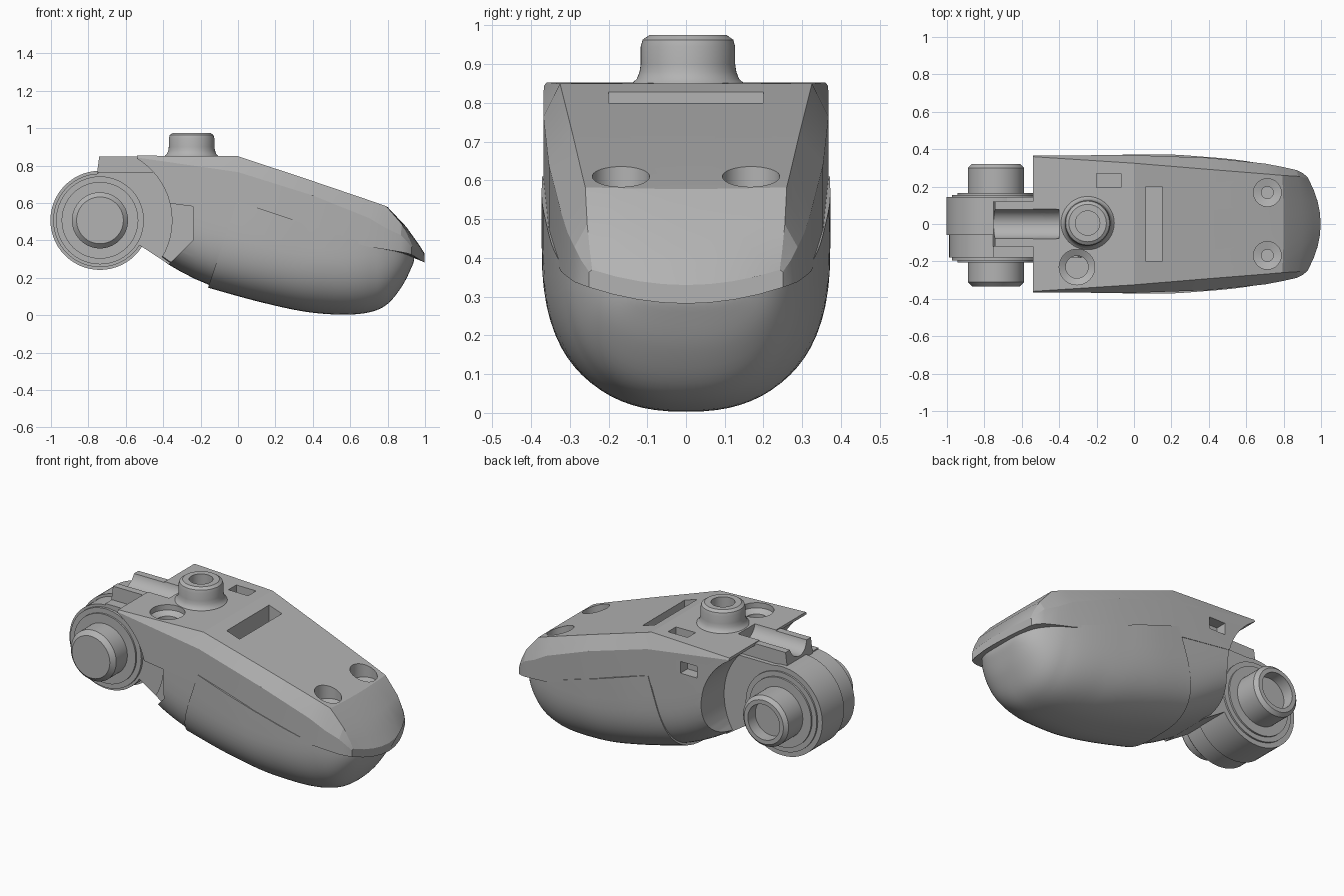
import bpy, bmesh, math
from mathutils import Matrix, Vector

if "Cube" in bpy.data.objects:
    bpy.data.objects.remove(bpy.data.objects["Cube"])

grey = bpy.data.materials.new("plain_grey")
grey.use_nodes = True
grey.diffuse_color = (0.45, 0.45, 0.45, 1)
grey.node_tree.nodes["Principled BSDF"].inputs["Base Color"].default_value = grey.diffuse_color


def finish(name, bm):
    """Turn a bmesh into a named grey object."""
    bmesh.ops.remove_doubles(bm, verts=bm.verts, dist=0.0001)
    bmesh.ops.recalc_face_normals(bm, faces=bm.faces)
    mesh = bpy.data.meshes.new(name)
    bm.to_mesh(mesh)
    bm.free()
    mesh.materials.append(grey)
    obj = bpy.data.objects.new(name, mesh)
    bpy.context.collection.objects.link(obj)
    return obj


def skin(name, rings):
    """Join rings of points into a closed skin."""
    bm = bmesh.new()
    loops = [[bm.verts.new(p) for p in ring] for ring in rings]
    n = len(loops[0])
    for a, b in zip(loops, loops[1:]):
        for i in range(n):
            j = (i + 1) % n
            bm.faces.new((a[i], a[j], b[j], b[i]))
    bm.faces.new(loops[0])
    bm.faces.new(loops[-1])
    return finish(name, bm)


def lathe(name, profile, center, axis="Z", sides=56):
    """Revolve (radius, height) points about an axis through center."""
    turn = {"Z": Matrix.Identity(3), "Y": Matrix.Rotation(-math.pi / 2, 3, "X"),
            "X": Matrix.Rotation(math.pi / 2, 3, "Y")}[axis]
    rings = []
    for r, h in profile:
        r = max(r, 0.001)
        angles = [math.tau * i / sides for i in range(sides)]
        rings.append([Vector(center) + turn @ Vector((r * math.cos(a), r * math.sin(a), h))
                      for a in angles])
    return skin(name, rings)


def prism(name, outline, y0, y1):
    """Extrude an x-z outline along y."""
    return skin(name, [[(x, y, z) for x, z in outline] for y in (y0, y1)])


def box(name, x0, x1, y0, y1, z0, z1):
    return prism(name, [(x0, z0), (x1, z0), (x1, z1), (x0, z1)], y0, y1)


def blend(keys, steps):
    """Smooth curve through rows of numbers."""
    rows = []
    for i in range(len(keys) - 1):
        a, b, c, d = (keys[min(max(i + k, 0), len(keys) - 1)] for k in (-1, 0, 1, 2))
        for s in range(steps):
            t = s / steps
            rows.append([q + t / 2 * (r - p + t * (2 * p - 5 * q + 4 * r - u + t * (3 * (q - r) + u - p)))
                         for p, q, r, u in zip(a, b, c, d)])
    return rows + [list(keys[-1])]


def bowl_ring(x, width, top, bottom, slant, sides=36):
    """Section with upright walls and a belly that is squarer towards the rear."""
    shoulder = min(top - 0.005, bottom + 0.35)
    power = 2 / (2.4 + 0.6 * max(0, min(1, 0.7 - 1.5 * x)))
    points = [(width, top)]
    for i in range(sides + 1):
        a = math.pi * i / sides
        c, s = math.cos(a), math.sin(a)
        points.append((math.copysign(abs(c) ** power, c) * width,
                       shoulder - (shoulder - bottom) * abs(s) ** power))
    points.append((-width, top))
    return [(x + slant * (z - bottom), y, z) for y, z in points]


def smooth(obj, degrees):
    bpy.ops.object.select_all(action="DESELECT")
    obj.select_set(True)
    bpy.context.view_layer.objects.active = obj
    bpy.ops.object.shade_smooth_by_angle(angle=math.radians(degrees))


def carve(obj, cutters):
    bpy.context.view_layer.objects.active = obj
    for cutter in cutters:
        mod = obj.modifiers.new("cut", "BOOLEAN")
        mod.operation = "DIFFERENCE"
        mod.solver = "EXACT"
        mod.object = cutter
        bpy.ops.object.modifier_apply(modifier=mod.name)


# Faceted top cover: x, flat half width, flat z, side half width, side z, lower z, bow
cover_keys = [
    (-.54, .36, .853, .367, .843, .62, 0),
    (0, .325, .85, .368, .765, .55, 0),
    (.4, .292, .717, .354, .64, .44, 0),
    (.7, .268, .615, .323, .52, .365, 0),
    (.8, .26, .578, .306, .46, .345, .01),
    (.9, .255, .472, .288, .41, .32, .03),
    (.96, .248, .388, .27, .36, .298, .055),
    (.998, .242, .33, .25, .322, .282, .07),
]
cover_rings = []
for x, w1, z1, w2, z2, z3, bow in cover_keys:
    flat = [(w1 * k / 4, z1) for k in range(-4, 5)]
    under = [(w2 * k / 4, z3) for k in range(4, -5, -1)]
    cover_rings.append([(x - bow * (y / w2) ** 2, y, z + bow * 0.6 * (y / w2) ** 2)
                        for y, z in flat + [(w2, z2)] + under + [(-w2, z2)]])
top_cover = skin("top_cover", cover_rings)

# Rounded lower shell with a slanted rear seam, standing slightly proud
shell_keys = [
    (-.16, .371, .61, .147), (.1, .372, .55, .075), (.35, .361, .49, .02),
    (.55, .343, .425, .003), (.7, .317, .38, .015), (.8, .282, .36, .06),
    (.88, .225, .345, .16), (.93, .14, .33, .26), (.942, .06, .325, .295),
]
lower_shell = skin("lower_shell", [
    bowl_ring(x, w, top, bottom, 0.33 * max(0, min(1, (0.35 - x) / 0.51)))
    for x, w, top, bottom in blend(shell_keys, 5)])

# Rear body behind the seam
body_keys = [(-.53, .364, .7, .4), (-.37, .365, .7, .27), (-.15, .365, .7, .16), (.08, .364, .7, .1)]
rear_body = skin("rear_body", [bowl_ring(x, w, t, b, 0) for x, w, t, b in blend(body_keys, 3)])

# Hinge arm: broad lower web and narrow upper bridge
hinge = (-.738, 0, .507)
lower_arm = prism("lower_arm", [(-.75, .765), (-.3, .765), (-.25, .6), (-.25, .4),
                                (-.37, .272), (-.52, .37), (-.7, .5)], -.18, .145)
upper_arm = prism("upper_arm", [(-.755, .75), (-.742, .848), (-.45, .848), (-.45, .75)], -.12, .12)

# Helper shapes for openings
hinge_scoop = lathe("hinge_scoop", [(.385, -.6), (.385, .6)], hinge, "Y")
groove = lathe("groove_cutter", [(.08, -.3), (.08, .13)], (-.53, 0, .865), "X")
notch = prism("notch_cutter", [(-.24, .4), (-.24, .6), (-.6, .6), (-.6, .2), (-.44, .2)], -.5, -.2)
slot = box("slot_cutter", .065, .15, -.2, .2, .7, 1)
square_hole = box("square_hole_cutter", -.2, -.07, .195, .27, .78, 1)
side_port = box("side_port_cutter", -.33, -.22, .3, .5, .68, .75)
bore = lathe("bore_cutter", [(.06, .7), (.06, .8), (.095, .82), (.095, 1)], (-.305, -.23, 0))
screw_holes = [lathe("screw_hole_cutter", [(.032, .44), (.032, .54), (.074, .55), (.074, .8)],
                     (.713, side * .168, 0)) for side in (-1, 1)]
openings = [slot, square_hole, side_port, bore] + screw_holes

carve(top_cover, [hinge_scoop, groove] + openings)
carve(rear_body, [hinge_scoop, notch, side_port])
carve(upper_arm, [groove])
for cutter in [hinge_scoop, groove, notch] + openings:
    bpy.data.objects.remove(cutter)

# Hinge barrel with stepped flanges and axle; the back end is hollow
hinge_barrel = lathe("hinge_barrel", [
    (0, -.335), (.125, -.335), (.15, -.31), (.15, -.205), (.205, -.205), (.205, -.195),
    (.235, -.195), (.235, -.18), (.25, -.18), (.25, -.06), (.265, -.06), (.265, .145),
    (.235, .145), (.235, .155), (.205, .155), (.205, .165), (.15, .165), (.15, .3),
    (.13, .32), (.105, .32), (.105, .25), (0, .25)], hinge, "Y")

# Hollow boss with a filleted foot
top_boss = lathe("top_boss", [
    (.145, .84), (.142, .853), (.132, .862), (.125, .88), (.122, .9), (.122, .945), (.117, .963),
    (.1, .975), (.065, .975), (.065, .88), (0, .88)], (-.248, .005, 0))

smooth(top_cover, 17)
smooth(lower_shell, 45)
for part in (rear_body, upper_arm, lower_arm, hinge_barrel, top_boss):
    smooth(part, 30)
